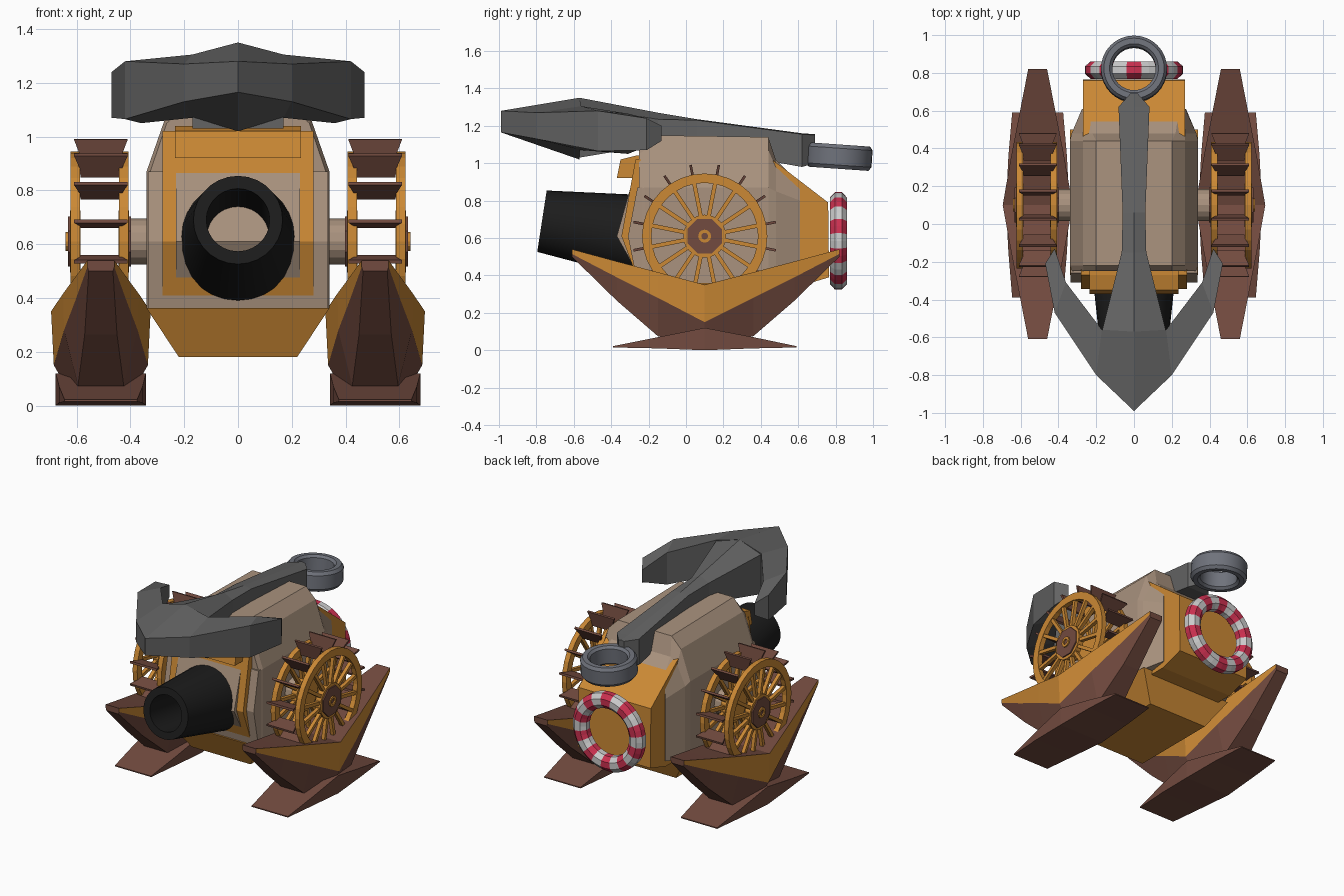
import bpy, bmesh
from math import cos, sin, pi, radians
from mathutils import Matrix, Vector

if "Cube" in bpy.data.objects:
    bpy.data.objects.remove(bpy.data.objects["Cube"])


def mat(name, r, g, b):
    m = bpy.data.materials.new(name)
    m.diffuse_color = (r, g, b, 1)
    m.use_nodes = True
    m.node_tree.nodes["Principled BSDF"].inputs["Base Color"].default_value = m.diffuse_color
    return m


TAN = mat("tan", .40, .29, .21)
ORANGE = mat("orange", .60, .25, .035)
BROWN = mat("brown", .17, .07, .05)
IRON = mat("iron", .125, .125, .125)
BLACK = mat("black", .012, .012, .012)
STEEL = mat("steel", .16, .17, .20)
RED = mat("red", .60, .03, .08)
WHITE = mat("white", .60, .60, .60)


def finish(name, bm, *mats, mirror=False, smooth=False):
    bmesh.ops.recalc_face_normals(bm, faces=bm.faces)
    me = bpy.data.meshes.new(name)
    bm.to_mesh(me)
    bm.free()
    for m in mats:
        me.materials.append(m)
    ob = bpy.data.objects.new(name, me)
    bpy.context.collection.objects.link(ob)
    if mirror:
        ob.modifiers.new("mirror", 'MIRROR').use_clip = False
    if smooth:
        bpy.ops.object.select_all(action='DESELECT')
        ob.select_set(True)
        bpy.context.view_layer.objects.active = ob
        bpy.ops.object.shade_smooth_by_angle(angle=radians(35))
    return ob


def loft(bm, rings, cap0=True, cap1=True, loop=False):
    """Skin a row of equal-length closed rings; returns faces per span."""
    vs = [[bm.verts.new(p) for p in r] for r in rings]
    n = len(vs[0])
    pairs = list(zip(vs, vs[1:])) + ([(vs[-1], vs[0])] if loop else [])
    spans = [[bm.faces.new((a[i], a[(i + 1) % n], b[(i + 1) % n], b[i])) for i in range(n)]
             for a, b in pairs]
    if cap0 and not loop:
        bm.faces.new(vs[0])
    if cap1 and not loop:
        bm.faces.new(vs[-1])
    return spans


def slab(name, profile, hw, m):
    """Extrude a (y, z) profile across the centre line."""
    bm = bmesh.new()
    loft(bm, [[(x, y, z) for y, z in profile] for x in (-hw, hw)])
    return finish(name, bm, m)


def lathe(bm, section, segs, M):
    """Spin a closed (radius, height) section around local z, placed by M."""
    rings = [[M @ Vector((r * cos(t), r * sin(t), h)) for r, h in section]
             for t in (2 * pi * i / segs for i in range(segs))]
    return loft(bm, rings, loop=True)


def disc(bm, x0, x1, r, segs, M, turn=0.0):
    loft(bm, [[M @ Vector((r * cos(turn + 2 * pi * i / segs), r * sin(turn + 2 * pi * i / segs), h))
               for i in range(segs)] for h in (x0, x1)])


# Body shell
def section(y, hw, zb, zs, hw2, z2, hw3, zt):
    half = [(hw, zb), (hw, zs), (hw2, z2), (hw3, zt)]
    return [(x, y, z) for x, z in half] + [(-x, y, z) for x, z in reversed(half)]


bm = bmesh.new()
loft(bm, [section(-.25, .33, .36, .86, .265, 1.05, .20, 1.11),
          section(-.22, .34, .36, .87, .27, 1.07, .20, 1.15),
          section(.44, .34, .36, .87, .27, 1.07, .20, 1.14),
          section(.48, .33, .36, .85, .27, .98, .22, 1.02),
          section(.61, .275, .38, .80, .27, .86, .24, .89)])
finish("body_shell", bm, TAN)


# Nested wedge-shaped front plates
def wedge(z0, z1, tip, back):
    return [(-.15, z0), (back, z0), (tip, .61), (back, z1), (-.15, z1)]


slab("front_shell", wedge(.36, .87, -.31, -.26), .335, TAN)
slab("front_frame", wedge(.41, 1.02, -.345, -.27), .28, ORANGE)
slab("front_plate", wedge(.45, .93, -.37, -.28), .23, TAN)
slab("front_brow", [(-.2, .92), (-.37, .92), (-.35, 1.02), (-.27, 1.04), (-.2, 1.04)], .235, ORANGE)

# Rear housing and lower hull
slab("rear_housing", [(.42, 1.05), (.50, .99), (.76, .79), (.765, .39), (.60, .34), (.42, .34)], .27, ORANGE)
bm = bmesh.new()
loft(bm, [[(-w, a, z), (w, a, z), (w, b, z), (-w, b, z)]
          for w, a, b, z in ((.22, -.18, .42, .18), (.34, -.27, .50, .362))])
finish("lower_hull", bm, ORANGE)

# Cannon: open tapered tube, tilted up
base, tip = Vector((0, -.25, .61)), Vector((0, -.77, .69))
L = (tip - base).length
M = Matrix.Translation(base) @ (tip - base).to_track_quat('Z', 'Y').to_matrix().to_4x4()
bm = bmesh.new()
lathe(bm, [(.222, 0), (.166, L), (.118, L), (.115, 0)], 28, M)
finish("cannon", bm, BLACK, smooth=True)

# Anchor head: one arm lofted and mirrored (outer top/bottom, inner bottom/top)
arm = [((0, -.99, 1.28, 1.165), (0, -.57, 1.02, 1.35)),
       ((.20, -.80, 1.27, 1.13), (.17, -.56, 1.07, 1.305)),
       ((.42, -.47, 1.28, 1.065), (.36, -.31, 1.05, 1.265)),
       ((.47, -.21, 1.24, 1.07), (.42, -.13, 1.12, 1.20))]
bm = bmesh.new()
loft(bm, [[(o[0], o[1], o[2]), (o[0], o[1], o[3]), (i[0], i[1], i[2]), (i[0], i[1], i[3])]
          for o, i in arm], cap0=False)
finish("anchor_head", bm, IRON, mirror=True)

# Anchor shank (y, half width, bottom, side top, ridge top)
bm = bmesh.new()
loft(bm, [[(w, y, b), (w, y, s), (0, y, t), (-w, y, s), (-w, y, b)] for y, w, b, s, t in
          ((-.57, .17, 1.03, 1.30, 1.35), (-.15, .065, 1.10, 1.235, 1.27),
           (.06, .06, 1.08, 1.23, 1.235), (.62, .082, .98, 1.155, 1.16), (.69, .02, 1.0, 1.15, 1.155))])
finish("anchor_shank", bm, IRON)

# Anchor ring
bm = bmesh.new()
M = Matrix.Translation((0, .82, 1.035)) @ Matrix.Rotation(radians(-4), 4, 'X')
lathe(bm, [(.115, -.05), (.13, -.065), (.16, -.065), (.175, -.045),
           (.175, .045), (.16, .065), (.13, .065), (.115, .05)], 32, M)
finish("anchor_ring", bm, STEEL, smooth=True)

# Life ring with alternating stripes
bm = bmesh.new()
M = Matrix.Translation((0, .815, .585)) @ Matrix.Rotation(pi / 2, 4, 'X')
spans = lathe(bm, [(.21 + .054 * cos(a), .05 * sin(a)) for a in (pi / 8 + i * pi / 4 for i in range(8))],
              40, M)
for k, span in enumerate(spans):
    for f in span:
        f.material_index = 1 if (k // 2) % 2 == 0 else 0
finish("life_ring", bm, WHITE, RED).matrix_world = (
    Matrix.Translation((0, .815, .585)) @ Matrix.Rotation(radians(-9), 4, 'Y') @ Matrix.Translation((0, -.815, -.585)))

# Paddle wheels (local z runs along x)
W = Matrix.Translation((0, .10, .61)) @ Matrix(((0, 0, 1, 0), (1, 0, 0, 0), (0, 1, 0, 0), (0, 0, 0, 1)))
frame, hub, paddles, axle = (bmesh.new() for _ in range(4))
angles = [2 * pi * (i + .5) / 16 for i in range(16)]
for x, s in ((.425, -1), (.605, 1)):
    lathe(frame, [(.285, x - .017), (.335, x - .017), (.335, x + .017), (.285, x + .017)], 32, W)
    disc(frame, x - .02, x + .02, .115, 16, W)
    disc(hub, x, x + s * .028, .10, 8, W, pi / 8)
    lathe(frame, [(.018, x), (.035, x), (.035, x + s * .036), (.018, x + s * .036)], 12, W)
    for a in angles:
        R = W @ Matrix.Rotation(a, 4, 'Z')
        loft(frame, [[R @ Vector((r, y, h)) for y, h in
                      ((-.011, x - .012), (.011, x - .012), (.011, x + .012), (-.011, x + .012))]
                     for r in (.09, .30)])
for a in angles:
    R = W @ Matrix.Rotation(a, 4, 'Z')
    loft(paddles, [[R @ Vector((r, y, .51 + h)) for y, h in ((-.007, -w), (.007, -w), (.007, w), (-.007, w))]
                   for r, w in ((.29, .075), (.335, .08), (.388, .10))])
disc(axle, .30, .41, .085, 16, W)
finish("wheel_frames", frame, ORANGE, mirror=True)
finish("wheel_hubs", hub, BROWN, mirror=True)
finish("wheel_paddles", paddles, BROWN, mirror=True)
finish("wheel_axles", axle, TAN, mirror=True)

# Pontoons: y, deck z, deck half width, chine z, chine half width, keel z, keel half width
CX = .51
stations = [(-.61, .54, .05, .515, .05, .50, .045), (-.37, .475, .097, .39, .095, .265, .06),
            (-.15, .417, .14, .28, .137, .075, .085), (.10, .35, .185, .15, .175, .02, .10),
            (.36, .417, .14, .28, .137, .075, .085), (.58, .475, .097, .39, .095, .265, .06),
            (.82, .54, .05, .515, .05, .50, .045)]
bm = bmesh.new()
spans = loft(bm, [[(CX - wd, y, zd), (CX + wd, y, zd), (CX + wc, y, zc),
                   (CX + wk, y, zk), (CX - wk, y, zk), (CX - wc, y, zc)]
                  for y, zd, wd, zc, wc, zk, wk in stations])
for span in spans:
    for i in (1, 5):
        span[i].material_index = 1
finish("pontoons", bm, BROWN, ORANGE, mirror=True)

# Pontoon feet: flared keel plates
bm = bmesh.new()
loft(bm, [[(CX - w, y, b), (CX + w, y, b), (CX + w, y, t), (CX - w, y, t)] for y, w, b, t in
          ((-.39, .135, .015, .022), (-.15, .155, .01, .07), (.10, .168, 0, .12),
           (.36, .155, .01, .07), (.59, .135, .015, .022))])
finish("pontoon_feet", bm, BROWN, mirror=True)
